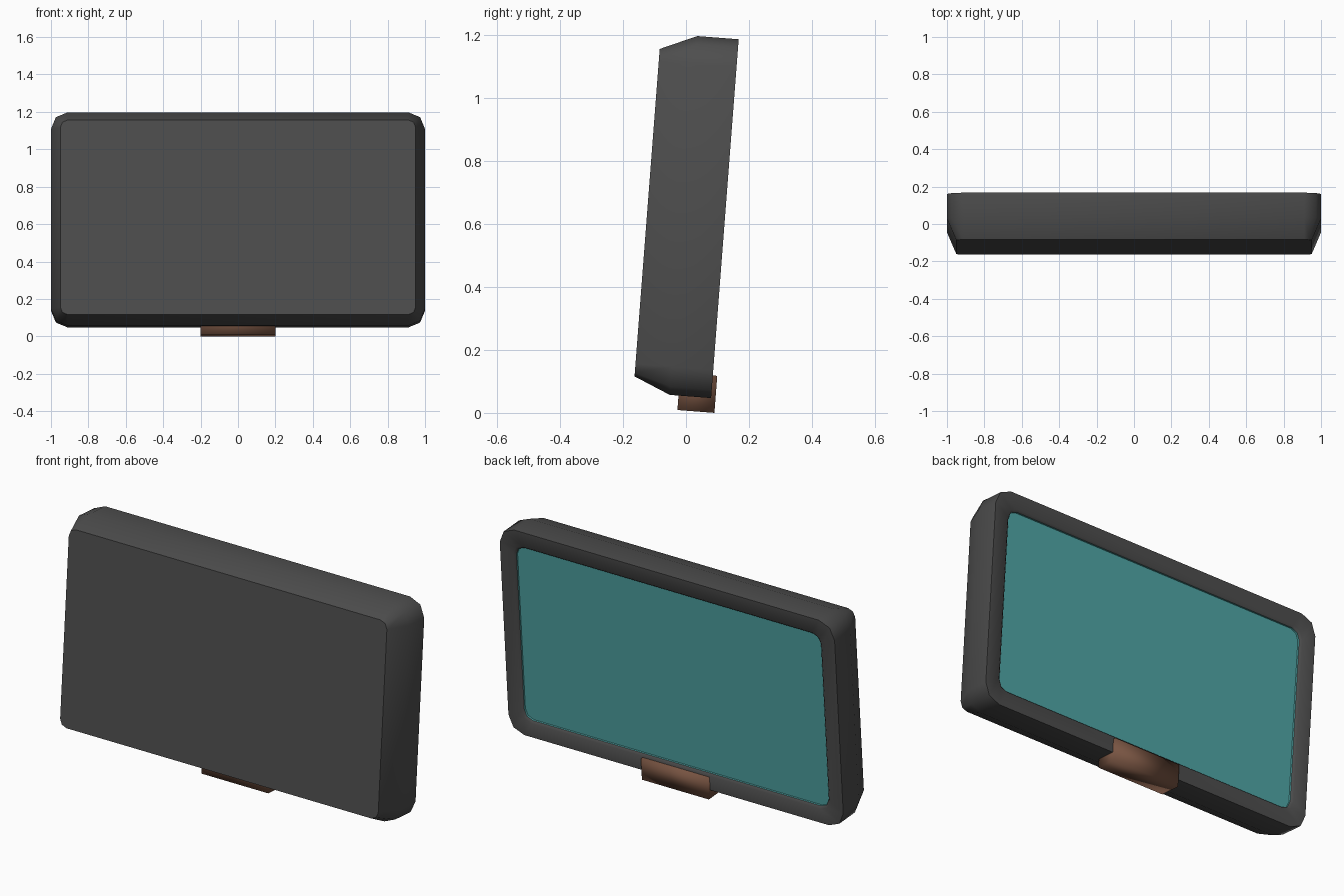
import bpy
import bmesh
import math
from mathutils import Matrix

if "Cube" in bpy.data.objects:
    bpy.data.objects.remove(bpy.data.objects["Cube"], do_unlink=True)

TILT = Matrix.Rotation(math.radians(-4.4), 4, 'X')
HALF_W, HALF_H, HALF_D = 1.0, 0.572, 0.124


def material(name, rgb):
    mat = bpy.data.materials.new(name)
    mat.use_nodes = True
    color = (*rgb, 1)
    mat.diffuse_color = color
    bsdf = next(n for n in mat.node_tree.nodes if n.type == 'BSDF_PRINCIPLED')
    bsdf.inputs["Base Color"].default_value = color
    bsdf.inputs["Roughness"].default_value = 0.8
    return mat


def ring(bm, inset, radius, y):
    """Rounded rectangle outline at depth y, two segments per corner."""
    w, h = HALF_W - inset - radius, HALF_H - inset - radius
    verts = []
    for i, (sx, sz) in enumerate([(1, 1), (-1, 1), (-1, -1), (1, -1)]):
        for step in range(3):
            a = math.radians(90 * i + 45 * step)
            verts.append(bm.verts.new((sx * w + radius * math.cos(a), y,
                                       sz * h + radius * math.sin(a))))
    return verts


def finish(bm, name, mat, location, angle):
    mesh = bpy.data.meshes.new(name)
    bm.to_mesh(mesh)
    bm.free()
    mesh.materials.append(mat)
    obj = bpy.data.objects.new(name, mesh)
    bpy.context.collection.objects.link(obj)
    obj.matrix_world = Matrix.Translation(location) @ TILT
    bpy.ops.object.select_all(action='DESELECT')
    obj.select_set(True)
    bpy.context.view_layer.objects.active = obj
    bpy.ops.object.shade_smooth_by_angle(angle=math.radians(angle))
    return obj


def loft(name, mat, profile, cap_first=False, cap_last=False):
    """Skin a list of (inset, corner radius, depth) outlines, front to back."""
    bm = bmesh.new()
    rings = [ring(bm, *p) for p in profile]
    for a, b in zip(rings, rings[1:]):
        for i in range(len(a)):
            j = (i + 1) % len(a)
            bm.faces.new((a[i], b[i], b[j], a[j]))
    if cap_first:
        bm.faces.new(rings[0])
    if cap_last:
        bm.faces.new(list(reversed(rings[-1])))
    return finish(bm, name, mat, (0, 0, 0.627), 50)


charcoal = material("charcoal", (0.075, 0.075, 0.075))
teal = material("teal", (0.08, 0.38, 0.38))
brown = material("brown", (0.19, 0.09, 0.055))

# Casing: flat front, tapered shoulder, straight sides, rim around the back
loft("casing", charcoal, [
    (0.05, 0.04, -HALF_D),
    (0.0, 0.09, -0.008),
    (0.0, 0.09, HALF_D),
    (0.078, 0.06, HALF_D),
    (0.09, 0.05, HALF_D - 0.01),
], cap_first=True)

# Screen: shallow teal recess inside the rim
loft("screen", teal, [
    (0.09, 0.05, HALF_D - 0.01),
    (0.09, 0.05, HALF_D - 0.02),
], cap_last=True)

# Clip: small block under the lower back edge
bm = bmesh.new()
bmesh.ops.create_cube(bm, size=1)
bmesh.ops.scale(bm, vec=(0.4, 0.118, 0.118), verts=bm.verts)
finish(bm, "clip", brown, (0, 0.036, 0.0635), 180)
